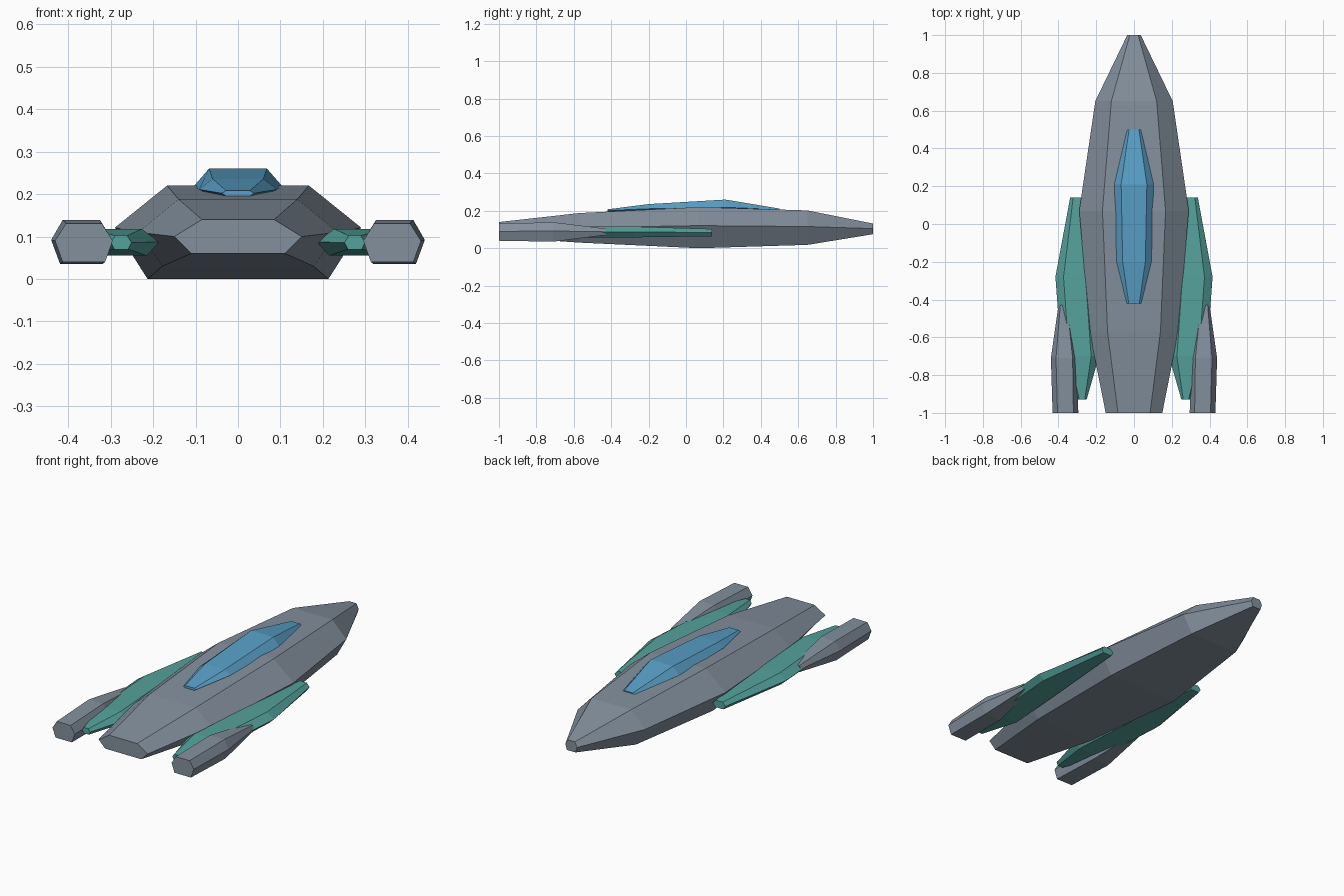
import bpy
import bmesh


def material(name, rgb):
    m = bpy.data.materials.new(name)
    m.diffuse_color = (*rgb, 1)
    return m


GREY = material("hull grey", (0.23, 0.28, 0.34))
TEAL = material("wing teal", (0.09, 0.36, 0.33))
BLUE = material("canopy blue", (0.10, 0.35, 0.57))


def loft(name, stations, mat, sides=(1,)):
    """Skin six-sided sections: y, centre x, half widths (top, middle, bottom), heights (top, middle, bottom)."""
    for side in sides:
        bm = bmesh.new()
        rings = []
        for y, cx, (wt, wm, wb), (zt, zm, zb) in stations:
            outline = [(wt, zt), (wm, zm), (wb, zb), (-wb, zb), (-wm, zm), (-wt, zt)]
            rings.append([bm.verts.new((side * (cx + x), y, z)) for x, z in outline])
        for a, b in zip(rings, rings[1:]):
            for i in range(6):
                j = (i + 1) % 6
                bm.faces.new((a[i], a[j], b[j], b[i]))
        bm.faces.new(rings[0])
        bm.faces.new(rings[-1])
        bmesh.ops.recalc_face_normals(bm, faces=bm.faces)
        label = name if len(sides) == 1 else ("right_" if side > 0 else "left_") + name
        mesh = bpy.data.meshes.new(label)
        bm.to_mesh(mesh)
        bm.free()
        mesh.materials.append(mat)
        bpy.context.collection.objects.link(bpy.data.objects.new(label, mesh))


# Main body
loft("hull", [
    (-1.00, 0, (0.085, 0.150, 0.110), (0.140, 0.100, 0.060)),
    (-0.57, 0, (0.140, 0.235, 0.178), (0.188, 0.110, 0.030)),
    (0.07, 0, (0.167, 0.290, 0.213), (0.220, 0.121, 0.000)),
    (0.65, 0, (0.120, 0.205, 0.150), (0.202, 0.116, 0.018)),
    (1.00, 0, (0.022, 0.036, 0.026), (0.132, 0.105, 0.075)),
], GREY)

# Cockpit canopy, sunk into the hull top
loft("canopy", [
    (-0.42, 0, (0.028, 0.038, 0.028), (0.208, 0.202, 0.195)),
    (-0.20, 0, (0.060, 0.092, 0.060), (0.236, 0.211, 0.195)),
    (0.21, 0, (0.068, 0.104, 0.070), (0.260, 0.219, 0.195)),
    (0.50, 0, (0.026, 0.036, 0.026), (0.212, 0.206, 0.196)),
], BLUE)

# Side wings
loft("wing", [
    (-0.93, 0.275, (0.014, 0.024, 0.016), (0.102, 0.086, 0.070)),
    (-0.70, 0.285, (0.058, 0.100, 0.070), (0.118, 0.087, 0.055)),
    (-0.28, 0.315, (0.058, 0.101, 0.070), (0.116, 0.087, 0.058)),
    (0.14, 0.300, (0.022, 0.038, 0.026), (0.103, 0.084, 0.064)),
], TEAL, (1, -1))

# Engine pods at the wing tips
loft("engine_pod", [
    (-1.00, 0.363, (0.042, 0.068, 0.050), (0.131, 0.090, 0.040)),
    (-0.71, 0.369, (0.044, 0.071, 0.050), (0.139, 0.092, 0.035)),
    (-0.43, 0.372, (0.018, 0.028, 0.020), (0.105, 0.088, 0.070)),
], GREY, (1, -1))
